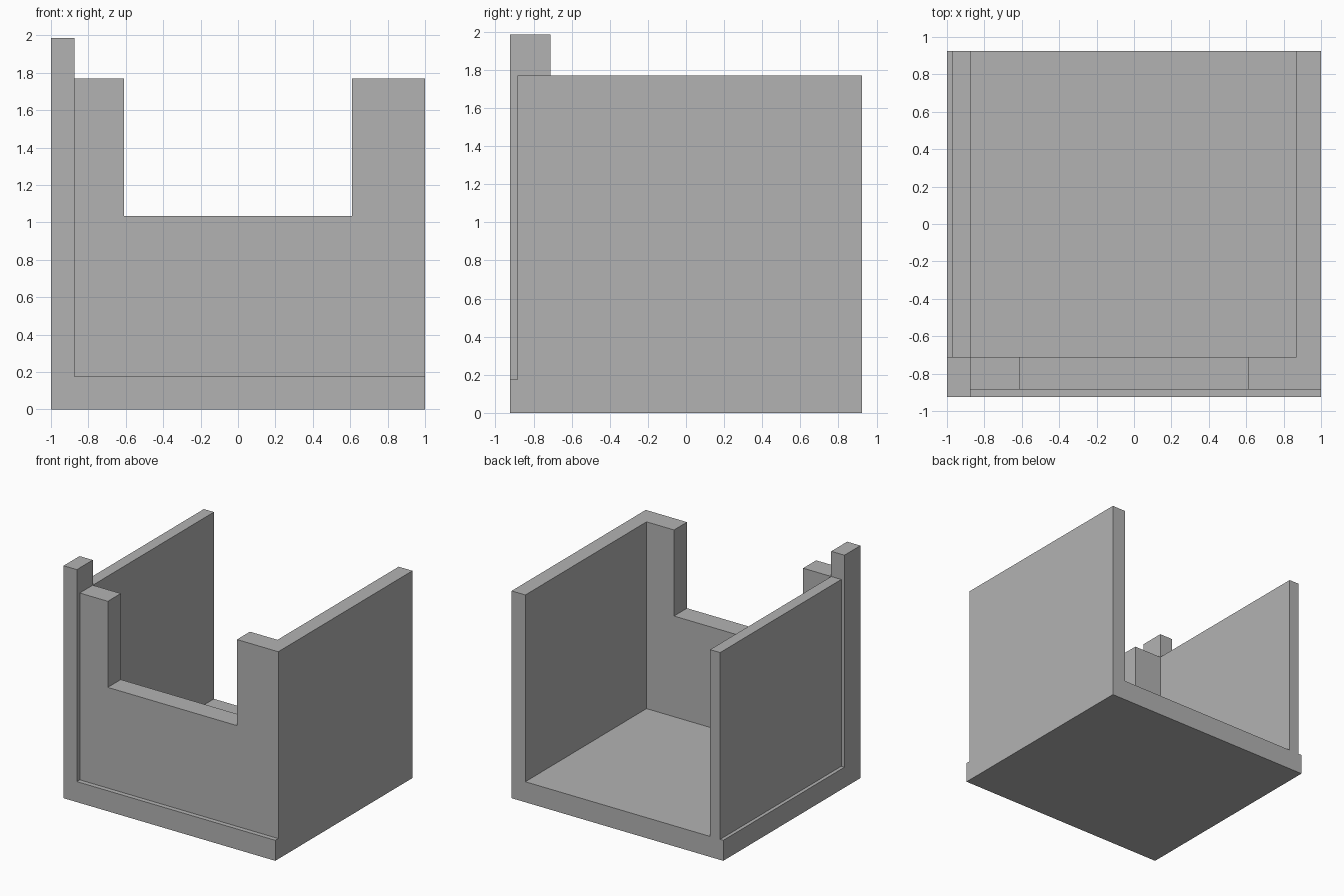
import bpy
import bmesh

cube = bpy.data.objects.get("Cube")
if cube:
    bpy.data.objects.remove(cube, do_unlink=True)

# Plan lines and levels
XS = [-1, -0.97, -0.875, -0.61, 0.61, 0.87, 1]
YS = [-0.925, -0.885, -0.71, 0.925]
FLOOR, SILL, WALL, POST = 0.175, 1.035, 1.77, 1.985

grey = bpy.data.materials.new("plain_grey")
grey.use_nodes = True
colour = (0.45, 0.45, 0.45, 1)
grey.diffuse_color = colour
grey.node_tree.nodes["Principled BSDF"].inputs["Base Color"].default_value = colour


# Plan regions, tested at a cell's centre
def is_post(x, y):
    return x < -0.875 and y < -0.71


def is_front(x, y):
    return x > -0.875 and -0.885 < y < -0.71


def is_side(x, y):
    return (-0.97 < x < -0.875 and y > -0.71) or (x > 0.87 and y > -0.885)


def is_any_wall(x, y):
    return is_post(x, y) or is_front(x, y) or is_side(x, y)


def is_full_height(x, y):
    return is_any_wall(x, y) and not (is_front(x, y) and abs(x) < 0.61)


bm = bmesh.new()


def raise_region(base, top, test, keep_base=False):
    """Extrude the level faces at height base that pass the test up to top."""
    faces = []
    for f in bm.faces:
        c = f.calc_center_median()
        if all(abs(v.co.z - base) < 1e-4 for v in f.verts) and test(c.x, c.y):
            faces.append(f)
    new = bmesh.ops.extrude_face_region(bm, geom=faces)["geom"]
    for v in new:
        if isinstance(v, bmesh.types.BMVert):
            v.co.z = top
    old = [f for f in faces if f.is_valid]
    if old and not keep_base:
        bmesh.ops.delete(bm, geom=old, context='FACES')


# Base plan
grid = [[bm.verts.new((x, y, 0)) for y in YS] for x in XS]
for i in range(len(XS) - 1):
    for j in range(len(YS) - 1):
        bm.faces.new((grid[i][j], grid[i + 1][j], grid[i + 1][j + 1], grid[i][j + 1]))

# Floor slab, low front wall, full walls, corner post
raise_region(0, FLOOR, lambda x, y: True, keep_base=True)
raise_region(FLOOR, SILL, is_any_wall)
raise_region(SILL, WALL, is_full_height)
raise_region(WALL, POST, is_post)

# Clean flat faces
bmesh.ops.dissolve_limit(bm, angle_limit=0.01, verts=bm.verts[:], edges=bm.edges[:])
bmesh.ops.recalc_face_normals(bm, faces=bm.faces[:])

mesh = bpy.data.meshes.new("open_box_body")
bm.to_mesh(mesh)
bm.free()
mesh.materials.append(grey)
body = bpy.data.objects.new("open_box_body", mesh)
bpy.context.scene.collection.objects.link(body)
